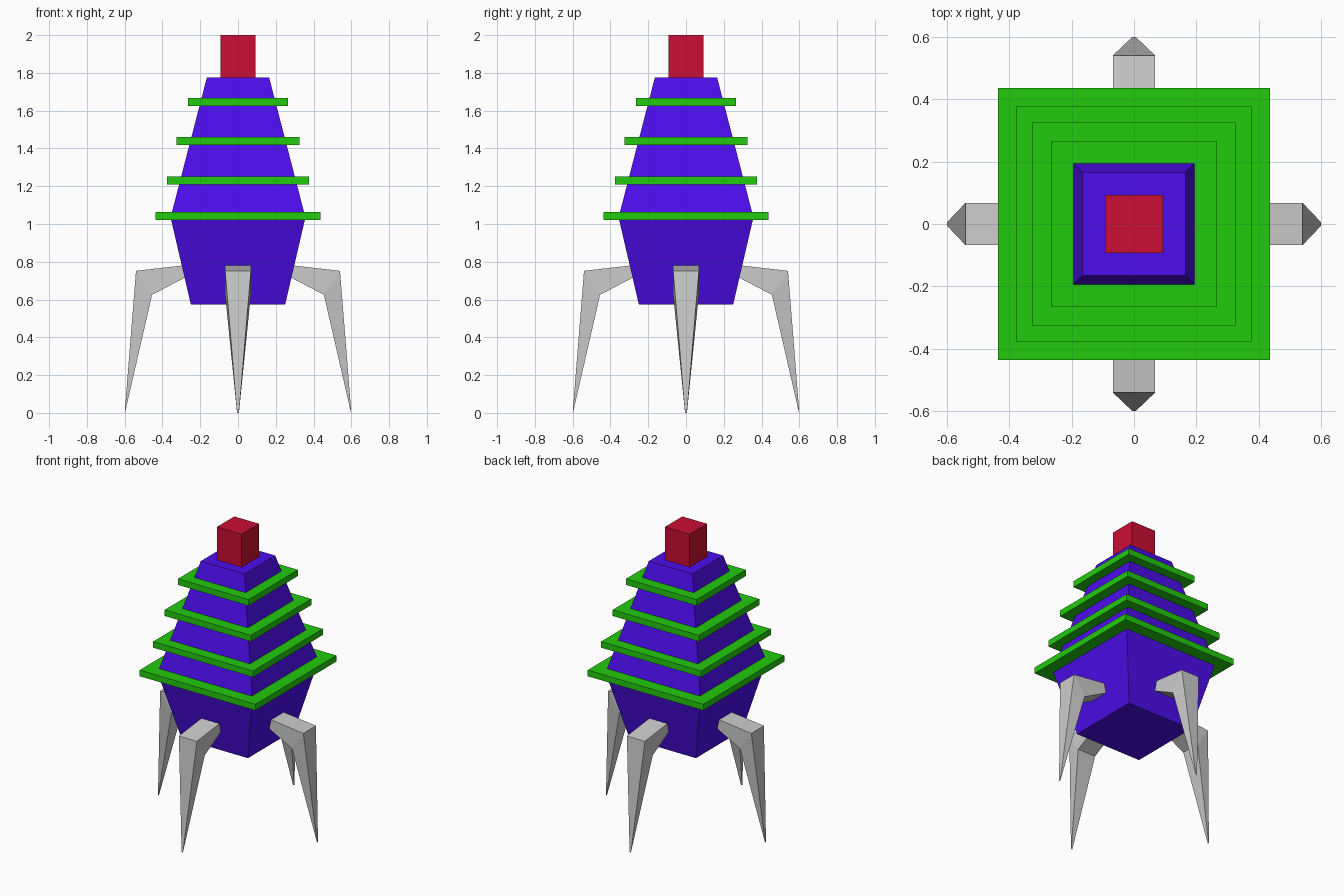
import bpy, bmesh
from math import pi
from mathutils import Matrix

if "Cube" in bpy.data.objects:
    bpy.data.objects.remove(bpy.data.objects["Cube"])


def material(name, rgb):
    m = bpy.data.materials.new(name)
    m.diffuse_color = (*rgb, 1)
    m.use_nodes = True
    m.node_tree.nodes["Principled BSDF"].inputs["Base Color"].default_value = m.diffuse_color
    return m


def finish(name, bm, mat=None):
    bmesh.ops.recalc_face_normals(bm, faces=bm.faces)
    mesh = bpy.data.meshes.new(name)
    bm.to_mesh(mesh)
    bm.free()
    ob = bpy.data.objects.new(name, mesh)
    bpy.context.collection.objects.link(ob)
    if mat:
        mesh.materials.append(mat)
    return ob


def loft(bm, loops):
    """Bridge equal-length loops of points and cap both ends."""
    rings = [[bm.verts.new(p) for p in loop] for loop in loops]
    for a, b in zip(rings, rings[1:]):
        n = len(a)
        for i in range(n):
            j = (i + 1) % n
            bm.faces.new((a[i], a[j], b[j], b[i]))
    bm.faces.new(rings[0])
    bm.faces.new(rings[-1])


def square_stack(name, sections, mat):
    """Square tower from (half width, z) sections."""
    bm = bmesh.new()
    loft(bm, [[(-h, -h, z), (h, -h, z), (h, h, z), (-h, h, z)] for h, z in sections])
    return finish(name, bm, mat)


blue = material("blue", (0.072, 0.004, 0.84))
green = material("green", (0.016, 0.59, 0.004))
red = material("red", (0.6, 0.004, 0.033))

# Tapered body and cap block
square_stack("body", [(0.25, 0.575), (0.357, 1.035), (0.165, 1.775)], blue)
square_stack("cap", [(0.093, 1.775), (0.093, 2.0)], red)

# Four flat plates around the body
for i, (half, z) in enumerate([(0.436, 1.042), (0.376, 1.23), (0.325, 1.44), (0.266, 1.645)]):
    square_stack(f"plate_{i + 1}", [(half, z - 0.021), (half, z + 0.021)], green)

# Bent legs: (upper x, z), (lower x, z), half width from hip to knee to foot tip
LEG = [((0.27, 0.783), (0.27, 0.722), 0.068),
       ((0.54, 0.752), (0.455, 0.625), 0.068),
       ((0.6, 0.0), (0.596, 0.01), 0.005)]
for k, side in enumerate(("right", "back", "left", "front")):
    bm = bmesh.new()
    loft(bm, [[(ux, -w, uz), (ux, w, uz), (lx, w, lz), (lx, -w, lz)]
              for (ux, uz), (lx, lz), w in LEG])
    bm.transform(Matrix.Rotation(k * pi / 2, 4, 'Z'))
    finish(f"{side}_leg", bm)
